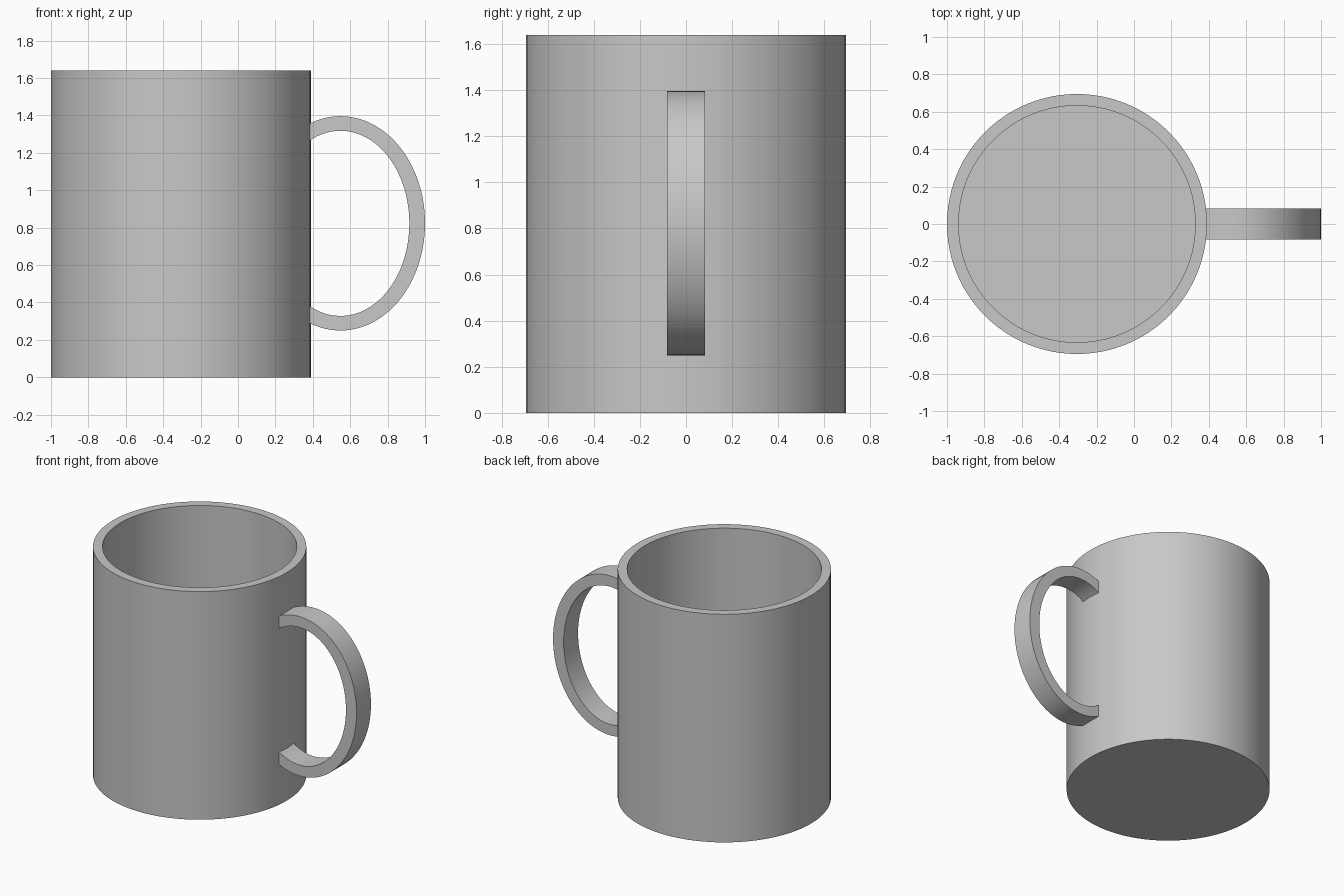
import bpy, bmesh
from math import sin, cos, acos, pi, radians

if "Cube" in bpy.data.objects:
    bpy.data.objects.remove(bpy.data.objects["Cube"], do_unlink=True)

grey = bpy.data.materials.new("light grey ceramic")
grey.use_nodes = True
COLOUR = (0.58, 0.58, 0.58, 1)
grey.diffuse_color = COLOUR
grey.node_tree.nodes["Principled BSDF"].inputs["Base Color"].default_value = COLOUR


def finish(name, bm):
    bmesh.ops.recalc_face_normals(bm, faces=bm.faces)
    mesh = bpy.data.meshes.new(name)
    bm.to_mesh(mesh)
    bm.free()
    mesh.materials.append(grey)
    obj = bpy.data.objects.new(name, mesh)
    bpy.context.collection.objects.link(obj)
    bpy.ops.object.select_all(action="DESELECT")
    obj.select_set(True)
    bpy.context.view_layer.objects.active = obj
    bpy.ops.object.shade_smooth_by_angle(angle=radians(30))
    return obj


# Mug body: stacked rings from outer base, over the rim, down to the inner floor
SIDES = 96
CENTRE_X, OUTER, INNER = -0.305, 0.695, 0.633
HEIGHT, FLOOR = 1.64, 0.062
bm = bmesh.new()
rings = []
for r, z in ((OUTER, 0), (OUTER, HEIGHT), (INNER, HEIGHT), (INNER, FLOOR)):
    angles = [2 * pi * i / SIDES for i in range(SIDES)]
    rings.append([bm.verts.new((CENTRE_X + r * cos(a), r * sin(a), z)) for a in angles])
for low, high in zip(rings, rings[1:]):
    for i in range(SIDES):
        j = (i + 1) % SIDES
        bm.faces.new((low[i], low[j], high[j], high[i]))
bm.faces.new(rings[0])
bm.faces.new(rings[-1])
finish("mug_body", bm)

# Handle: flat elliptical band whose ends stop inside the mug wall
STEPS, END_X, HALF_WIDTH = 64, 0.36, 0.082
HANDLE_X, HANDLE_Z = 0.548, 0.823


def arc(rx, rz):
    limit = acos((END_X - HANDLE_X) / rx)
    angles = [limit * (2 * i / STEPS - 1) for i in range(STEPS + 1)]
    return [(HANDLE_X + rx * cos(a), HANDLE_Z + rz * sin(a)) for a in angles]


bm = bmesh.new()
sections = []
for (xo, zo), (xi, zi) in zip(arc(0.452, 0.573), arc(0.368, 0.495)):
    corners = ((xo, -HALF_WIDTH, zo), (xo, HALF_WIDTH, zo),
               (xi, HALF_WIDTH, zi), (xi, -HALF_WIDTH, zi))
    sections.append([bm.verts.new(c) for c in corners])
for a, b in zip(sections, sections[1:]):
    for k in range(4):
        m = (k + 1) % 4
        bm.faces.new((a[k], a[m], b[m], b[k]))
bm.faces.new(sections[0])
bm.faces.new(sections[-1])
finish("handle", bm)
